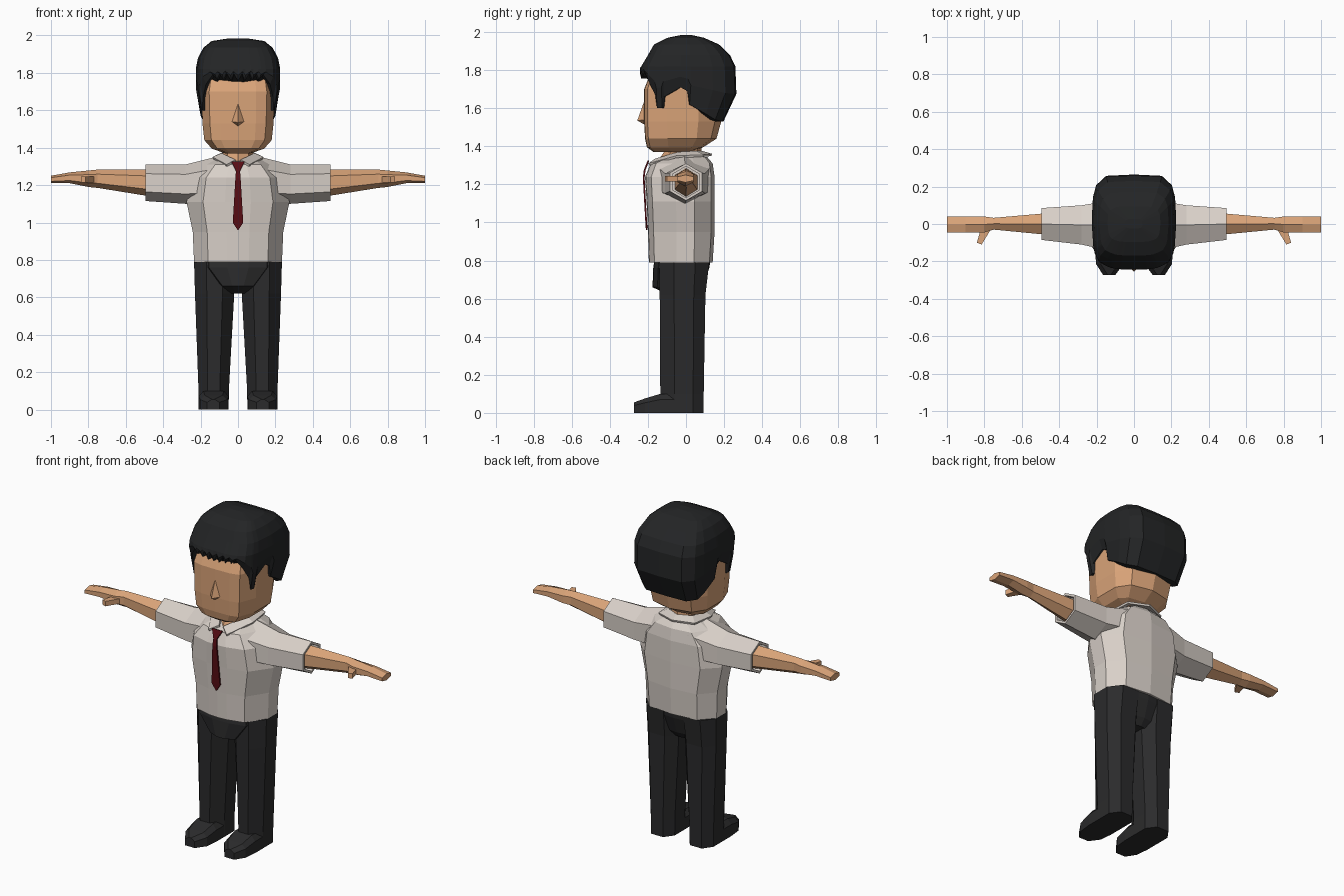
import bpy
import bmesh
from mathutils import Vector

default_cube = bpy.data.objects.get("Cube")
if default_cube:
    bpy.data.objects.remove(default_cube, do_unlink=True)


def make_material(name, colour):
    material = bpy.data.materials.new(name)
    material.use_nodes = True
    rgba = (*colour, 1.0)
    material.diffuse_color = rgba
    material.node_tree.nodes["Principled BSDF"].inputs["Base Color"].default_value = rgba
    return material


skin = make_material("skin", (0.70, 0.37, 0.19))
shirt = make_material("shirt_fabric", (0.69, 0.63, 0.58))
trouser = make_material("trouser_fabric", (0.024, 0.024, 0.025))
hair_black = make_material("hair_black", (0.017, 0.018, 0.019))
tie_red = make_material("tie_red", (0.10, 0.004, 0.007))


def finish(name, bm, material, mirror=False, thickness=0):
    """Turn a bmesh into a flat shaded object, optionally mirrored across x."""
    bmesh.ops.recalc_face_normals(bm, faces=bm.faces)
    mesh = bpy.data.meshes.new(name)
    bm.to_mesh(mesh)
    bm.free()
    mesh.materials.append(material)
    obj = bpy.data.objects.new(name, mesh)
    bpy.context.collection.objects.link(obj)
    if mirror:
        obj.modifiers.new("mirror", "MIRROR").use_axis[0] = True
    if thickness:
        solid = obj.modifiers.new("thickness", "SOLIDIFY")
        solid.thickness = thickness
        solid.offset = 0
    return obj


def loft(name, rings, material, mirror=False, closed=True, caps=True, thickness=0):
    """Skin a surface through rings with equal point counts."""
    bm = bmesh.new()
    rows = [[bm.verts.new(p) for p in ring] for ring in rings]
    count = len(rows[0])
    for low, high in zip(rows, rows[1:]):
        for i in range(count if closed else count - 1):
            j = (i + 1) % count
            bm.faces.new((low[i], low[j], high[j], high[i]))
    if caps:
        bm.faces.new(rows[0])
        bm.faces.new(rows[-1])
    return finish(name, bm, material, mirror, thickness)


def both_sides(half):
    """Complete a half outline that starts and ends on the centre line."""
    return half + [(-p[0], *p[1:]) for p in half[-2:0:-1]]


def level(outline, z, width, front, back, centre=0):
    """Horizontal ring from a unit outline."""
    return [Vector((centre + x * width, y * (back if y > 0 else -front), z))
            for x, y in both_sides(outline)]


def hexagon(x, front, back, bottom, top):
    """Six sided ring across the arm."""
    middle, edge = (front + back) / 2, (top - bottom) * 0.25
    return [(x, middle, top), (x, back, top - edge), (x, back, bottom + edge),
            (x, middle, bottom), (x, front, bottom + edge), (x, front, top - edge)]


# Head, neck and nose
head_outline = [(0, -1), (0.5, -0.99), (0.79, -0.92), (1, -0.45), (1, 0.35), (0.72, 0.82), (0, 1)]
loft("head", [level(head_outline, *r) for r in (
    (1.37, 0.07, -0.17, 0.02), (1.395, 0.14, -0.205, 0.09), (1.44, 0.18, -0.215, 0.16),
    (1.53, 0.19, -0.22, 0.185), (1.70, 0.195, -0.22, 0.19), (1.85, 0.17, -0.16, 0.16))], skin)

round_outline = [(0, -1), (0.7, -0.7), (1, 0), (0.7, 0.7), (0, 1)]
loft("neck", [level(round_outline, *r) for r in (
    (1.30, 0.085, -0.16, 0.09), (1.335, 0.08, -0.14, 0.085), (1.42, 0.08, -0.08, 0.08))], skin)

bm = bmesh.new()
for point in ((0, -0.256, 1.535), (0, -0.215, 1.65), (0, -0.21, 1.51),
              (0.04, -0.21, 1.54), (-0.04, -0.21, 1.54)):
    bm.verts.new(point)
bmesh.ops.convex_hull(bm, input=bm.verts)
finish("nose", bm, skin)

# Hair: outline points carry the height of the hem below them
hair_half = [
    (0, -0.24, 1.755), (0.025, -0.24, 1.795), (0.04, -0.24, 1.755), (0.07, -0.24, 1.80),
    (0.085, -0.238, 1.76), (0.11, -0.235, 1.795), (0.125, -0.232, 1.765), (0.15, -0.222, 1.79),
    (0.19, -0.2, 1.74), (0.208, -0.165, 1.67), (0.212, -0.155, 1.6), (0.218, -0.128, 1.6),
    (0.22, -0.118, 1.66), (0.226, -0.03, 1.71), (0.228, 0.01, 1.69), (0.228, 0.025, 1.62),
    (0.222, 0.14, 1.57), (0.205, 0.205, 1.54), (0.15, 0.255, 1.53), (0, 0.262, 1.53)]
hair_outline = both_sides(hair_half)


def hair_ring(drop, width, front, back, crown=1.82):
    """Ring that slides from the crown (drop 0) to the hem (drop 1)."""
    return [(x * width, y * (back if y > 0 else front), crown + (hem - crown) * drop)
            for x, y, hem in hair_outline]


loft("hair", [
    hair_ring(1, 0.82, 0.85, 0.62), hair_ring(1, 0.9, 0.98, 0.75),
    hair_ring(0.5, 0.99, 1.01, 1.01), hair_ring(0, 0.99, 0.98, 0.99),
    hair_ring(0, 0.94, 0.83, 0.88, 1.88), hair_ring(0, 0.81, 0.7, 0.66, 1.935),
    hair_ring(0, 0.62, 0.4, 0.36, 1.97), hair_ring(0, 0.2, 0.1, 0.1, 1.985)], hair_black)

# Shirt body, collar and sleeves
body_outline = [(0, -1), (0.25, -0.98), (0.68, -0.85), (1, -0.25), (1, 0.3), (0.68, 0.88), (0, 1)]
loft("shirt_body", [level(body_outline, *r) for r in (
    (0.79, 0.235, -0.195, 0.14), (0.95, 0.242, -0.2, 0.15), (1.11, 0.275, -0.207, 0.15),
    (1.24, 0.25, -0.215, 0.15), (1.31, 0.18, -0.185, 0.14), (1.345, 0.11, -0.1, 0.11))], shirt)

collar_inner = [(0, 0.085, 1.37), (0.08, 0.05, 1.37), (0.085, -0.04, 1.365), (0.012, -0.16, 1.33)]
collar_outer = [(0, 0.135, 1.355), (0.12, 0.09, 1.35), (0.135, -0.05, 1.345), (0.06, -0.195, 1.305)]
loft("collar", [collar_inner, collar_outer], shirt, mirror=True, closed=False,
     caps=False, thickness=0.012)

loft("sleeves", [hexagon(*r) for r in (
    (0.10, -0.15, 0.13, 1.1, 1.355), (0.28, -0.11, 0.1, 1.1, 1.31),
    (0.495, -0.085, 0.085, 1.115, 1.31), (0.495, -0.07, 0.07, 1.13, 1.295),
    (0.45, -0.07, 0.07, 1.13, 1.295))], shirt, mirror=True)

# Bare forearms, hands and thumbs
loft("arms", [hexagon(*r) for r in (
    (0.44, -0.06, 0.06, 1.135, 1.285), (0.75, -0.03, 0.033, 1.185, 1.283),
    (0.80, -0.045, 0.04, 1.19, 1.278), (0.9, -0.045, 0.04, 1.21, 1.268),
    (1.0, -0.045, 0.04, 1.21, 1.25))], skin, mirror=True)

bm = bmesh.new()
for x, y in ((0.76, -0.02), (0.82, -0.03), (0.84, -0.1), (0.815, -0.11)):
    for z in (1.215, 1.245):
        bm.verts.new((x, y, z))
bmesh.ops.convex_hull(bm, input=bm.verts)
finish("thumbs", bm, skin, mirror=True)

# Tie laid along the chest: half width, front and height per row
tie_rows = [(0.035, -0.197, 1.325), (0.015, -0.213, 1.285), (0.011, -0.217, 1.275),
            (0.014, -0.222, 1.235), (0.028, -0.209, 1.0), (0.002, -0.206, 0.96)]
loft("tie", [[(-w, y, z), (w, y, z)] for w, y, z in tie_rows], tie_red,
     closed=False, caps=False, thickness=0.009)

# Trousers and shoes
loft("trouser_seat", [level(body_outline, *r) for r in (
    (0.81, 0.225, -0.165, 0.13), (0.76, 0.23, -0.172, 0.122),
    (0.66, 0.12, -0.176, 0.09), (0.62, 0.06, -0.09, 0.06))], trouser)

leg_outline = [(0, -1), (0.4, -1), (1, -0.45), (1, 0.4), (0.5, 1), (0, 1)]
loft("trouser_legs", [level(leg_outline, *r) for r in (
    (0, 0.08, -0.135, 0.092, 0.13), (0.1, 0.081, -0.135, 0.093, 0.13),
    (0.62, 0.105, -0.138, 0.102, 0.125), (0.79, 0.112, -0.14, 0.122, 0.123))],
    trouser, mirror=True)

shoe_rows = [(-0.02, 0.05, 0.21, 0.1), (-0.135, 0.05, 0.21, 0.1),
             (-0.215, 0.058, 0.202, 0.076), (-0.273, 0.1, 0.165, 0.055)]
loft("shoes", [[(a, y, 0), (b, y, 0), (b, y, top * 0.7), (b - 0.025, y, top),
                (a + 0.025, y, top), (a, y, top * 0.7)]
               for y, a, b, top in shoe_rows], trouser, mirror=True)
